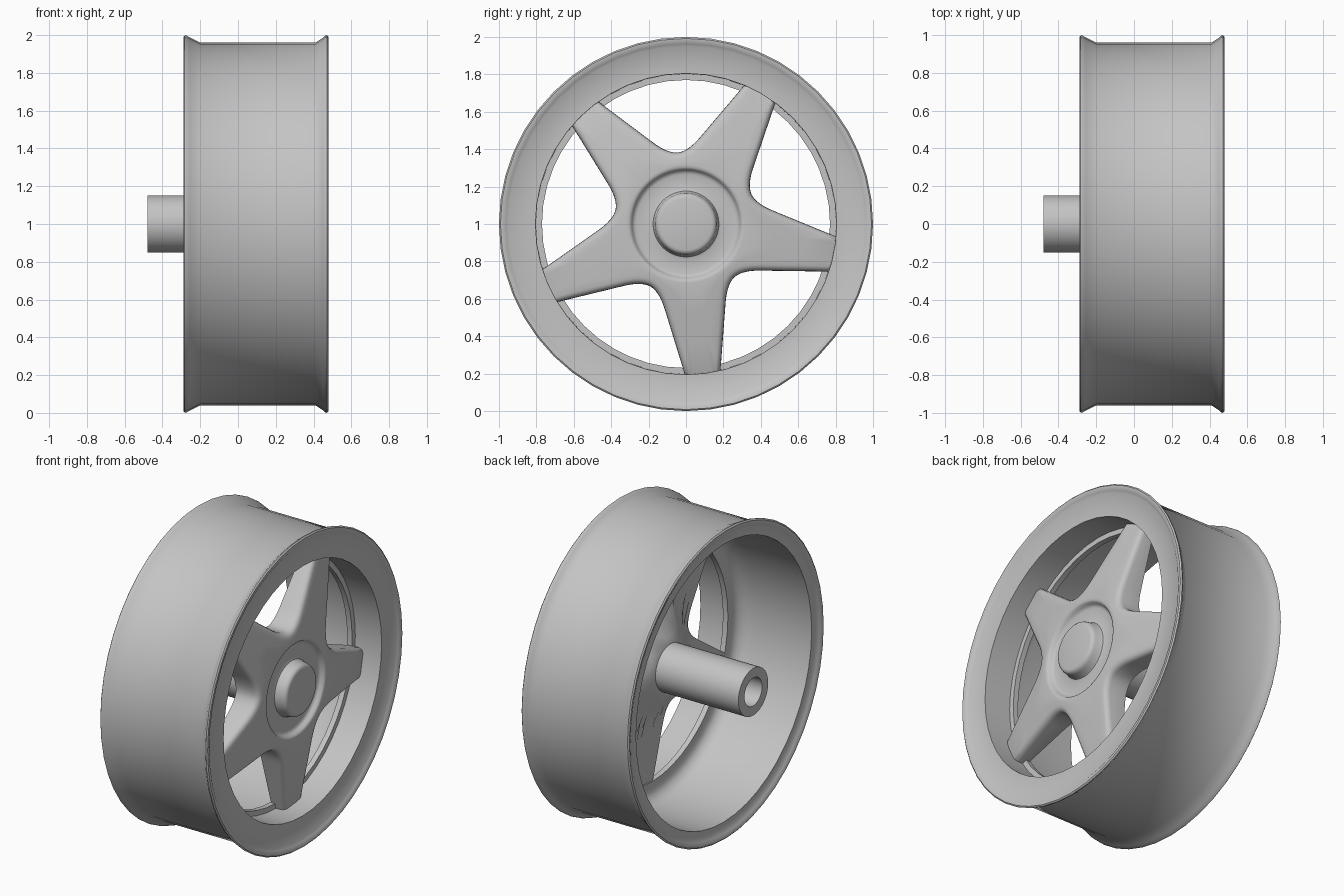
import bpy, bmesh, math
from mathutils import Vector

cube = bpy.data.objects.get("Cube")
if cube:
    bpy.data.objects.remove(cube, do_unlink=True)

metal = bpy.data.materials.new("grey_metal")
metal.use_nodes = True
GREY = (0.55, 0.55, 0.55, 1)
metal.diffuse_color = GREY
metal.node_tree.nodes["Principled BSDF"].inputs["Base Color"].default_value = GREY


def loft(name, loops, closed=False):
    """Skin a list of equal-length loops of (x, y, z) points around the axle."""
    bm = bmesh.new()
    rings = [[bm.verts.new(p) for p in loop] for loop in loops]
    n = len(rings[0])
    pairs = list(zip(rings, rings[1:]))
    if closed:
        pairs.append((rings[-1], rings[0]))
    for a, b in pairs:
        for i in range(n):
            j = (i + 1) % n
            bm.faces.new((a[i], a[j], b[j], b[i]))
    if not closed:
        bm.faces.new(rings[0])
        bm.faces.new(rings[-1])
    bmesh.ops.recalc_face_normals(bm, faces=bm.faces)
    mesh = bpy.data.meshes.new(name)
    bm.to_mesh(mesh)
    bm.free()
    obj = bpy.data.objects.new(name, mesh)
    bpy.context.collection.objects.link(obj)
    mesh.materials.append(metal)
    bpy.ops.object.select_all(action='DESELECT')
    obj.select_set(True)
    bpy.context.view_layer.objects.active = obj
    bpy.ops.object.shade_smooth_by_angle(angle=math.radians(40))


def ring(x, r, angles):
    return [(x, r * math.cos(a), 1 + r * math.sin(a)) for a in angles]


def even(n):
    return [math.tau * i / n for i in range(n)]


# Rim: barrel, two rounded lips, flat front ring and inner ledge
rim_profile = [
    (-0.27, 0.945), (-0.28, 0.962), (-0.288, 0.978), (-0.289, 0.99),
    (-0.282, 0.999), (-0.272, 0.997), (-0.255, 0.988),
    (-0.2, 0.96), (0.41, 0.96), (0.45, 0.986), (0.461, 0.997),
    (0.471, 1.0), (0.478, 0.992), (0.477, 0.98), (0.47, 0.963),
    (0.461, 0.95), (0.461, 0.805),
    (0.275, 0.803), (0.275, 0.77), (0.24, 0.77),
    (0.24, 0.83), (0.225, 0.862), (0.19, 0.885), (0.14, 0.895),
    (-0.27, 0.895),
]
loft("rim", [ring(x, r, even(48)) for x, r in rim_profile], closed=True)

# Axle tube with a blind bore
tube_profile = [(0.2, 0.152), (-0.48, 0.152), (-0.48, 0.09), (0.1, 0.09)]
loft("axle_tube", [ring(x, r, even(40)) for x, r in tube_profile])

# Outline of half a spoke in its own frame: along the spoke, across it
SPOKES, FIRST = 5, math.radians(60.4)
TIP, EDGE = 0.83, Vector((0.45, 0.162))
CORNER, VALLEY = Vector((0.346, 0.18)), Vector((0.311, 0.226))
tip_corner = Vector((TIP, 0.09))
half = [Vector((TIP, 0.045))]
half += [tip_corner.lerp(EDGE, t / 4) for t in range(4)]
for k in range(9):
    t = k / 8
    half.append(EDGE.lerp(CORNER, t).lerp(CORNER.lerp(VALLEY, t), t))
sector = [Vector((p.x, -p.y)) for p in reversed(half[:-1])]
sector += [Vector((TIP, 0))] + half

# Repeat the spoke around the hub
outline = []
for k in range(SPOKES):
    a = FIRST + math.tau * k / SPOKES
    c, s = math.cos(a), math.sin(a)
    outline += [Vector((p.x * c - p.y * s, p.x * s + p.y * c)) for p in sector]
angles = [math.atan2(p.y, p.x) for p in outline]
count = len(outline)


def inset(d):
    pts = []
    for i, p in enumerate(outline):
        t = (outline[(i + 1) % count] - outline[i - 1]).normalized()
        pts.append(p + Vector((-t.y, t.x)) * d)
    return pts


def front(r):
    return 0.415 - 0.17 * max(0, r - 0.32)


def back(r):
    return 0.11 + 0.138 * min(1, max(0, (r - 0.15) / 0.23))


def star(surface, d, drop=0.0, t=1.0, start=0.0):
    """A loop between a hub circle and the inset spoke outline."""
    loop = []
    for a, p in zip(angles, inset(d)):
        q = Vector((math.cos(a), math.sin(a))) * start
        q = q.lerp(p, t)
        loop.append((surface(q.length) + drop, q.x, 1 + q.y))
    return loop


# Hub cap, recessed dish, spokes and their rounded edges in one skin
hub_profile = [
    (0.456, 0.138), (0.453, 0.15), (0.445, 0.159), (0.43, 0.165),
    (0.395, 0.17), (0.384, 0.176), (0.38, 0.188), (0.38, 0.265),
    (0.384, 0.278), (0.392, 0.286), (0.408, 0.294), (0.413, 0.302),
    (0.415, 0.315),
]
loops = [ring(x, r, angles) for x, r in hub_profile]
loops += [star(front, 0.03, 0, t, 0.315) for t in (0.33, 0.66, 1)]
loops += [star(front, 0.016, -0.004), star(front, 0.006, -0.014),
          star(front, 0.001, -0.03)]
loops += [star(back, 0.0)]
loops += [star(back, 0.0, 0, t, 0.15) for t in (0.75, 0.5, 0.33, 0.15, 0)]
loft("hub_and_spokes", loops)
